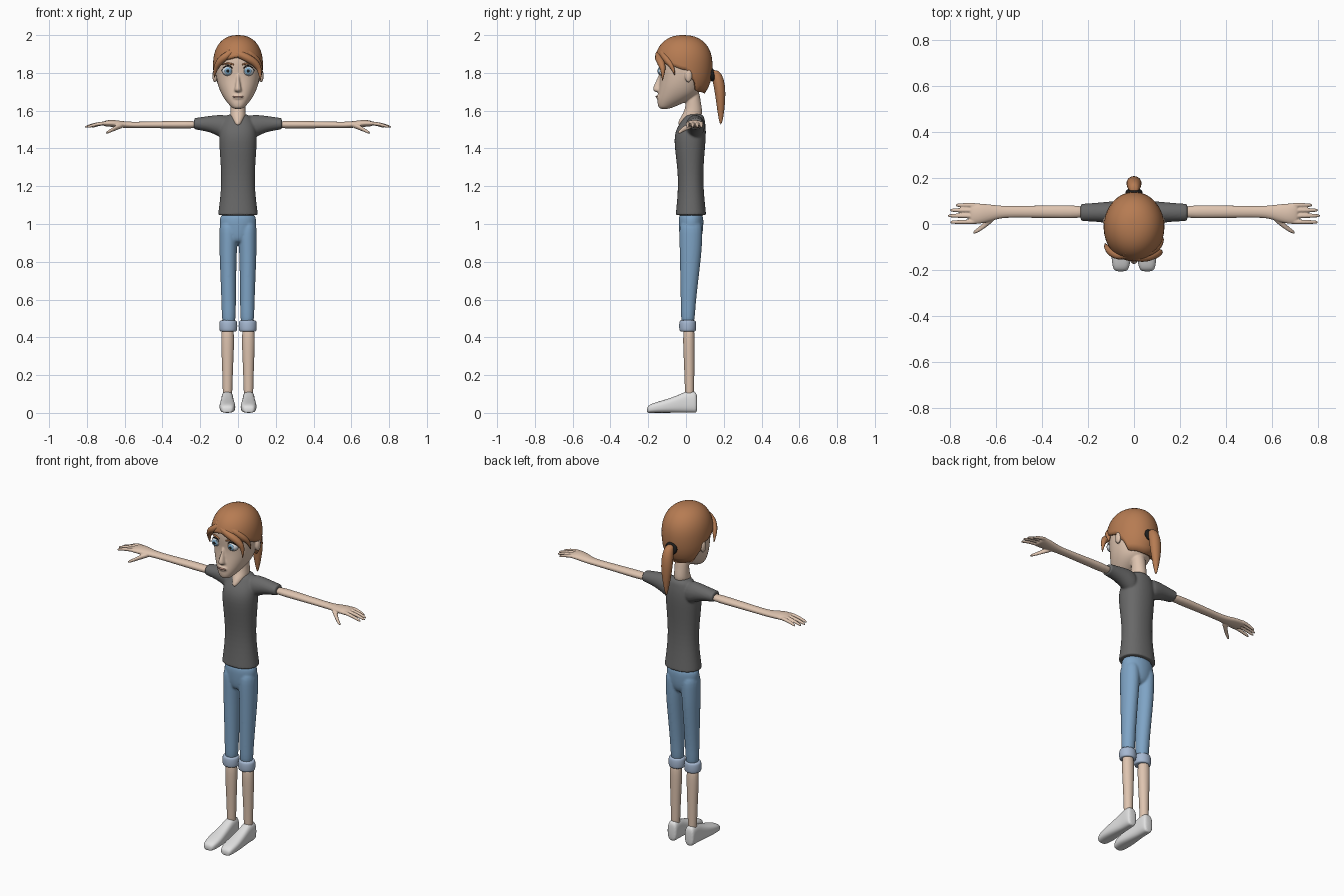
import bpy, bmesh
from math import sin, cos, pi, radians
from mathutils import Matrix, Vector

if "Cube" in bpy.data.objects:
    bpy.data.objects.remove(bpy.data.objects["Cube"])


def material(name, *rgb):
    m = bpy.data.materials.new(name)
    m.use_nodes = True
    m.diffuse_color = (*rgb, 1)
    m.node_tree.nodes["Principled BSDF"].inputs["Base Color"].default_value = (*rgb, 1)
    return m


SKIN = material("skin", .73, .55, .43)
HAIR = material("auburn hair", .47, .20, .085)
SHIRT = material("grey shirt", .14, .14, .14)
JEANS = material("blue denim", .21, .37, .56)
CUFF = material("pale denim", .38, .48, .64)
SHOE = material("white shoe", .75, .75, .75)
WHITE = material("eye white", .8, .82, .85)
IRIS = material("blue iris", .22, .42, .6)
BLACK = material("black", .012, .012, .012)
LIP = material("lip", .5, .28, .22)


def loft(bm, rings, axis="z", power=2.0, mirror=False, n=16):
    """Skin rings given as (position, a0, a1, b0, b1) extents along an axis."""
    def curve(v):
        return abs(v) ** (2 / power) * (1 if v >= 0 else -1)
    for side in ((1, -1) if mirror else (1,)):
        loops = []
        for t, a0, a1, b0, b1 in rings:
            loop = []
            for i in range(n):
                ang = 2 * pi * (i + .5) / n
                a = (a0 + a1) / 2 + (a1 - a0) / 2 * curve(cos(ang))
                b = (b0 + b1) / 2 + (b1 - b0) / 2 * curve(sin(ang))
                x, y, z = {"z": (a, b, t), "x": (t, a, b), "y": (a, t, b)}[axis]
                loop.append(bm.verts.new((side * x, y, z)))
            loops.append(loop)
        for lo, hi in zip(loops, loops[1:]):
            for i in range(n):
                j = (i + 1) % n
                bm.faces.new((lo[i], lo[j], hi[j], hi[i]))
        bm.faces.new(loops[0])
        bm.faces.new(loops[-1])


def even(rings):
    """Rings (z, half width, y0, y1) centred on x = 0."""
    return [(z, -w, w, y0, y1) for z, w, y0, y1 in rings]


def ball(bm, centre, size, mirror=False):
    for side in ((1, -1) if mirror else (1,)):
        place = Matrix.Translation((side * centre[0], centre[1], centre[2]))
        bmesh.ops.create_uvsphere(bm, u_segments=20, v_segments=12, radius=1,
                                  matrix=place @ Matrix.Diagonal((*size, 1)))


def finish(name, bm, mat, subdiv=2, voxel=0, smooth=4):
    bmesh.ops.recalc_face_normals(bm, faces=bm.faces)
    me = bpy.data.meshes.new(name)
    bm.to_mesh(me)
    bm.free()
    me.materials.append(mat)
    me.shade_smooth()
    ob = bpy.data.objects.new(name, me)
    bpy.context.collection.objects.link(ob)
    if subdiv:
        ob.modifiers.new("Subdivide", "SUBSURF").levels = subdiv
        ob.modifiers["Subdivide"].render_levels = subdiv
    if voxel:
        r = ob.modifiers.new("Fuse", "REMESH")
        r.mode, r.voxel_size, r.use_smooth_shade = "VOXEL", voxel, True
        s = ob.modifiers.new("Soften", "SMOOTH")
        s.factor, s.iterations = .5, smooth
    return ob


def strand(name, points, mat):
    """Tapered tube through (x, y, z, radius) points."""
    cu = bpy.data.curves.new(name, "CURVE")
    cu.dimensions, cu.bevel_depth, cu.bevel_resolution = "3D", 1, 3
    cu.use_fill_caps = True
    sp = cu.splines.new("NURBS")
    sp.points.add(len(points) - 1)
    for p, (x, y, z, r) in zip(sp.points, points):
        p.co, p.radius = (x, y, z, 1), r
    sp.use_endpoint_u, sp.order_u = True, 3
    cu.materials.append(mat)
    bpy.context.collection.objects.link(bpy.data.objects.new(name, cu))


# Head with nose, ears and neck
bm = bmesh.new()
loft(bm, even([(1.608, .025, -.14, -.09), (1.625, .042, -.15, -.05),
               (1.655, .068, -.152, .02), (1.69, .09, -.148, .07),
               (1.73, .106, -.143, .085), (1.78, .117, -.138, .1),
               (1.83, .121, -.145, .115), (1.88, .118, -.146, .118),
               (1.93, .1, -.13, .1), (1.97, .06, -.08, .06)]), power=2.15, n=24)
loft(bm, even([(1.697, .014, -.16, -.12), (1.708, .021, -.178, -.12),
               (1.725, .016, -.175, -.12), (1.77, .009, -.152, -.11),
               (1.80, .008, -.145, -.11)]))
loft(bm, even([(1.52, .012, -.046, 0), (1.54, .028, -.043, .06),
               (1.57, .044, -.027, .085), (1.6, .041, -.008, .088),
               (1.65, .04, 0, .078), (1.72, .04, 0, .07)]))
ball(bm, (.123, .013, 1.785), (.013, .02, .036), mirror=True)
ball(bm, (0, -.135, 1.672), (.034, .024, .018))
finish("head", bm, SKIN, voxel=.005, smooth=3)

# Face details
for name, centre, size, mat in (
        ("eyeballs", (.054, -.122, 1.81), (.03, .025, .026), WHITE),
        ("irises", (.053, -.142, 1.81), (.018, .007, .019), IRIS),
        ("pupils", (.053, -.147, 1.81), (.008, .004, .009), BLACK)):
    bm = bmesh.new()
    ball(bm, centre, size, mirror=True)
    finish(name, bm, mat, subdiv=0)
bm = bmesh.new()
ball(bm, (0, -.155, 1.674), (.03, .006, .005))
finish("mouth", bm, LIP, subdiv=0)
for s, side in ((1, "left"), (-1, "right")):
    strand(side + "_eyebrow", [(s * .022, -.146, 1.843, .004), (s * .055, -.142, 1.856, .007),
                               (s * .092, -.115, 1.842, .002)], HAIR)
    strand(side + "_eyelashes", [(s * .026, -.135, 1.815, .002), (s * .036, -.143, 1.838, .003),
                                 (s * .07, -.137, 1.838, .003), (s * .087, -.115, 1.812, .002)], BLACK)

# Hair cap, cut along a hairline that rises over the face
HAIRLINE = [(0, 1.885), (30, 1.872), (60, 1.84), (95, 1.815),
            (112, 1.76), (126, 1.70), (180, 1.69)]


def hairline(deg):
    for (a, za), (b, zb) in zip(HAIRLINE, HAIRLINE[1:]):
        if deg <= b:
            f = (deg - a) / (b - a)
            return za + (zb - za) * f * f * (3 - 2 * f)
    return HAIRLINE[-1][1]


bm = bmesh.new()
COLS, ROWS = 64, 14
grid = []
for r in range(ROWS + 1):
    row = []
    for c in range(COLS):
        deg = -180 + 360 * c / COLS
        low = hairline(abs(deg))
        z = low + (2 - low) * sin(pi / 2 * r / ROWS)
        t = abs(z - 1.84) / (.16 if z > 1.84 else .2)
        s = max(0, 1 - t ** 2.3) ** (1 / 2.3)
        a = radians(deg)
        row.append(bm.verts.new((.132 * s * sin(a), -.013 - .153 * s * cos(a), z)))
    grid.append(row)
for lo, hi in zip(grid, grid[1:]):
    for c in range(COLS):
        d = (c + 1) % COLS
        bm.faces.new((lo[c], lo[d], hi[d], hi[c]))
bmesh.ops.remove_doubles(bm, verts=bm.verts, dist=.0005)
cap = finish("hair_cap", bm, HAIR, subdiv=0)
shell = cap.modifiers.new("Thickness", "SOLIDIFY")
shell.thickness, shell.offset = .02, -1

# Swept fringe
strand("fringe_left", [(-.05, -.125, 1.925, .012), (-.01, -.14, 1.905, .02), (.05, -.145, 1.88, .022),
                       (.095, -.13, 1.85, .02), (.118, -.12, 1.81, .012), (.118, -.125, 1.76, .002)], HAIR)
strand("fringe_left_upper", [(-.04, -.12, 1.94, .012), (.04, -.13, 1.915, .02), (.095, -.105, 1.875, .02),
                             (.122, -.07, 1.83, .012), (.125, -.06, 1.79, .002)], HAIR)
strand("fringe_right", [(-.015, -.13, 1.925, .012), (-.055, -.14, 1.895, .02), (-.095, -.125, 1.865, .02),
                        (-.122, -.1, 1.82, .012), (-.125, -.085, 1.775, .002)], HAIR)

# Ponytail and its tie
bm = bmesh.new()
loft(bm, even([(1.525, .004, .178, .19), (1.6, .02, .165, .204), (1.68, .033, .155, .21),
               (1.75, .034, .142, .207), (1.80, .026, .132, .187), (1.815, .014, .132, .165)]))
finish("ponytail", bm, HAIR)
bpy.ops.mesh.primitive_torus_add(location=(0, .138, 1.79), rotation=(radians(100), 0, 0),
                                 major_radius=.025, minor_radius=.012,
                                 major_segments=24, minor_segments=10)
tie = bpy.context.object
tie.name = "hair_tie"
tie.data.materials.append(BLACK)
tie.data.shade_smooth()

# Shirt with short sleeves
bm = bmesh.new()
loft(bm, even([(1.045, .106, -.055, .107), (1.05, .106, -.055, .107), (1.06, .105, -.054, .106),
               (1.2, .087, -.04, .091), (1.32, .092, -.048, .093), (1.45, .103, -.067, .106),
               (1.51, .096, -.05, .106), (1.55, .08, -.02, .1), (1.587, .055, 0, .092)]),
     power=2.2, n=24)
loft(bm, [(.04, -.01, .1, 1.43, 1.578), (.1, 0, .1, 1.462, 1.58), (.15, .008, .094, 1.487, 1.573),
          (.22, .012, .089, 1.499, 1.563), (.228, .012, .089, 1.5, 1.562), (.233, .012, .089, 1.5, 1.562)],
     axis="x", mirror=True)
finish("shirt", bm, SHIRT, voxel=.006)

# Arms and hands
bm = bmesh.new()
loft(bm, [(.19, .022, .083, 1.503, 1.549), (.35, .025, .082, 1.506, 1.546), (.5, .027, .079, 1.507, 1.542),
          (.58, .027, .079, 1.507, 1.541), (.625, .01, .086, 1.51, 1.547), (.67, 0, .09, 1.514, 1.553),
          (.7, -.002, .091, 1.516, 1.548), (.715, 0, .09, 1.52, 1.542)], axis="x", mirror=True)
for root, y, tip in ((.082, .082, .778), (.059, .06, .803), (.035, .036, .812), (.01, .008, .802)):
    rings = []
    for f, r in ((0, .011), (.45, .010), (.8, .009), (1, .006)):
        cy, cz = root + (y - root) * f, 1.536 - .024 * f * f
        rings.append((.68 + (tip - .68) * f, cy - r, cy + r, cz - r, cz + r))
    loft(bm, rings, axis="x", mirror=True, n=10)
loft(bm, [(.6, .02, .05, 1.512, 1.538), (.635, -.008, .03, 1.5, 1.53), (.665, -.03, -.006, 1.488, 1.51),
          (.688, -.042, -.022, 1.479, 1.496), (.7, -.044, -.032, 1.476, 1.486)], axis="x", mirror=True)
finish("arms_and_hands", bm, SKIN, voxel=.0035, smooth=2)

# Cropped jeans
bm = bmesh.new()
loft(bm, even([(.895, .04, -.02, .06), (.93, .088, -.035, .088),
               (1.0, .099, -.04, .093), (1.07, .097, -.04, .094)]), n=24)
loft(bm, [(.45, .012, .086, -.027, .046), (.55, .011, .087, -.028, .049), (.7, .009, .093, -.031, .066),
          (.85, .006, .099, -.034, .084), (.93, 0, .1, -.037, .088), (1.03, .005, .1, -.036, .09)],
     mirror=True)
finish("jeans", bm, JEANS, voxel=.006)

# Rolled cuffs
bm = bmesh.new()
loft(bm, [(.43, .012, .09, -.028, .047), (.433, .004, .099, -.036, .054), (.46, .002, .101, -.038, .056),
          (.486, .004, .099, -.036, .054), (.492, .012, .09, -.028, .047)], mirror=True)
finish("cuffs", bm, CUFF)

# Shins
bm = bmesh.new()
loft(bm, [(.07, .03, .081, -.006, .043), (.13, .03, .081, -.006, .043), (.28, .024, .086, -.012, .046),
          (.36, .02, .09, -.016, .047), (.47, .02, .09, -.016, .047)], mirror=True)
finish("shins", bm, SKIN)

# Shoes
bm = bmesh.new()
loft(bm, [(-.207, .035, .08, 0, .028), (-.193, .02, .093, 0, .046), (-.14, .011, .1, 0, .062),
          (-.08, .018, .096, 0, .08), (-.03, .022, .091, 0, .1), (0, .024, .089, 0, .115),
          (.045, .024, .089, 0, .118), (.06, .032, .082, 0, .1)], axis="y", power=2.8, mirror=True)
finish("shoes", bm, SHOE)
